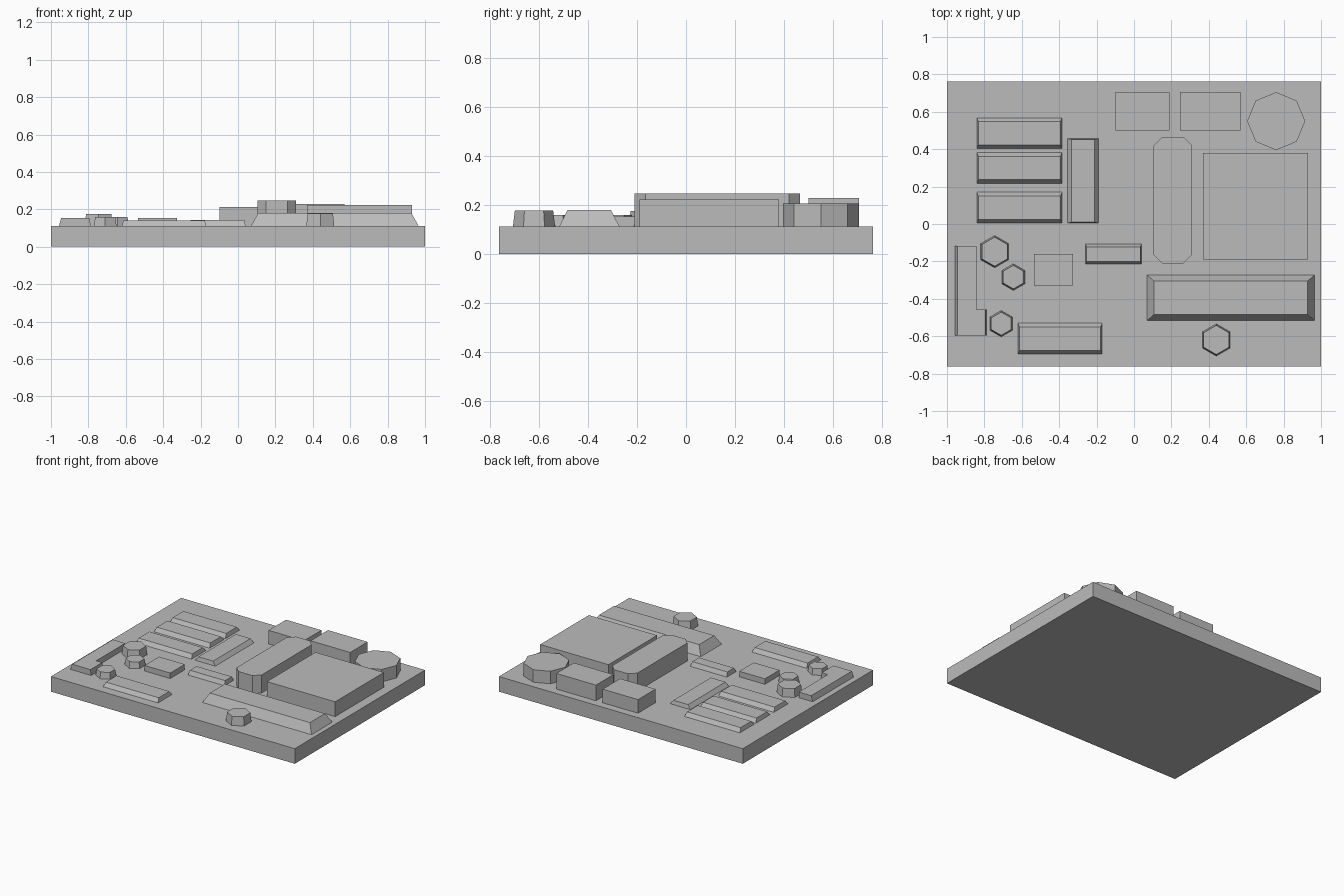
import bpy
import bmesh
from math import sin, cos, tau

cube = bpy.data.objects.get("Cube")
if cube:
    bpy.data.objects.remove(cube, do_unlink=True)

grey = bpy.data.materials.new("plain_grey")
grey.use_nodes = True
grey.diffuse_color = (0.5, 0.5, 0.5, 1)
grey.node_tree.nodes["Principled BSDF"].inputs["Base Color"].default_value = (0.5, 0.5, 0.5, 1)

BOARD_TOP = 0.112
SINK = 0.005  # parts sit slightly into the board


def loft(name, bottom, top, z0, z1):
    """Solid between two matching outlines."""
    bm = bmesh.new()
    low = [bm.verts.new((x, y, z0)) for x, y in bottom]
    high = [bm.verts.new((x, y, z1)) for x, y in top]
    bm.faces.new(low[::-1])
    bm.faces.new(high)
    for i in range(len(low)):
        j = (i + 1) % len(low)
        bm.faces.new((low[i], low[j], high[j], high[i]))
    bmesh.ops.recalc_face_normals(bm, faces=bm.faces)
    mesh = bpy.data.meshes.new(name)
    bm.to_mesh(mesh)
    bm.free()
    mesh.materials.append(grey)
    obj = bpy.data.objects.new(name, mesh)
    bpy.context.collection.objects.link(obj)
    return obj


def rect(x0, x1, y0, y1, dx=0, dy=0):
    return [(x0 + dx, y0 + dy), (x1 - dx, y0 + dy), (x1 - dx, y1 - dy), (x0 + dx, y1 - dy)]


def block(name, x0, x1, y0, y1, z, dx=0, dy=0):
    """Box on the board whose top is inset by dx and dy."""
    loft(name, rect(x0, x1, y0, y1), rect(x0, x1, y0, y1, dx, dy), BOARD_TOP - (0 if dx else SINK), z)


def ring(x, y, r, sides):
    return [(x + r * sin(tau * i / sides), y + r * cos(tau * i / sides)) for i in range(sides)]


# Board
loft("board", rect(-1, 1, -0.763, 0.763), rect(-1, 1, -0.763, 0.763), 0, BOARD_TOP)

# Plain boxes
block("large_box", 0.37, 0.93, -0.19, 0.38, 0.222)
block("back_box_right", -0.10, 0.19, 0.50, 0.705, 0.213)
block("back_box_left", 0.245, 0.57, 0.50, 0.705, 0.228)
block("small_box", -0.535, -0.325, -0.33, -0.16, 0.153)

# Long block with cut corners
x0, x1, y0, y1, c = 0.105, 0.31, -0.21, 0.465, 0.045
outline = [(x0 + c, y0), (x1 - c, y0), (x1, y0 + c), (x1, y1 - c),
           (x1 - c, y1), (x0 + c, y1), (x0, y1 - c), (x0, y0 + c)]
loft("chamfered_block", outline, outline, BOARD_TOP - SINK, 0.246)

# Sloped bars
block("front_trapezoid", 0.07, 0.965, -0.517, -0.272, 0.179, 0.037, 0.034)
for i, y in enumerate((0.005, 0.217, 0.403)):
    block(f"side_bar_{i + 1}", -0.84, -0.385, y, y + 0.165, 0.141, 0.008, 0.02)
block("front_bar", -0.62, -0.17, -0.695, -0.53, 0.141, 0.008, 0.02)
block("middle_bar", -0.26, 0.04, -0.215, -0.107, 0.143, 0.006, 0.015)
block("cross_bar", -0.355, -0.19, 0.005, 0.457, 0.141, 0.022, 0.006)

# L-shaped part with slanted outer ends
low = [(-0.957, -0.595), (-0.788, -0.595), (-0.788, -0.457),
       (-0.843, -0.457), (-0.843, -0.117), (-0.957, -0.117)]
high = [(x + (0.012 if x < -0.9 else -0.006 if x > -0.8 else 0), y) for x, y in low]
loft("corner_piece", low, high, BOARD_TOP, 0.154)

# Round parts
loft("octagon_tower", ring(0.76, 0.55, 0.155, 8), ring(0.76, 0.55, 0.155, 8), BOARD_TOP - SINK, 0.205)
for i, (x, y, r, z) in enumerate(((-0.745, -0.148, 0.086, 0.174), (-0.645, -0.284, 0.071, 0.158),
                                  (-0.71, -0.533, 0.07, 0.158), (0.44, -0.62, 0.086, 0.177))):
    loft(f"hexagon_{i + 1}", ring(x, y, r, 6), ring(x, y, r - 0.008, 6), BOARD_TOP, z)
